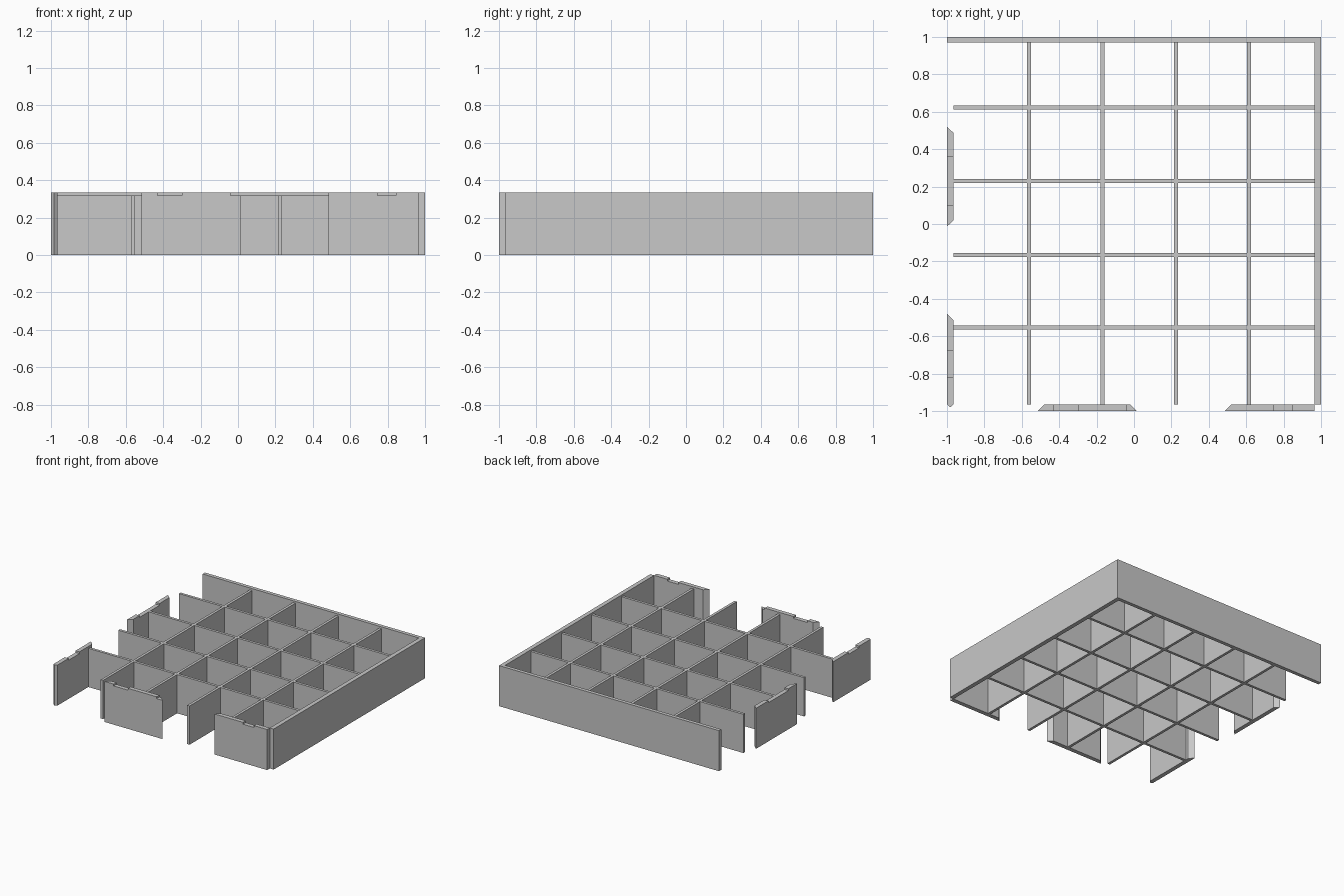
import bpy
import bmesh

cube = bpy.data.objects.get("Cube")
if cube:
    bpy.data.objects.remove(cube, do_unlink=True)

WALL_H = 0.333       # outer walls and panels
GRID_H = 0.318       # dividers and notch floors
INNER = 0.965        # inner face of the outer walls
HALF = 0.011         # half a divider's thickness

grey = bpy.data.materials.new("plain grey")
grey.use_nodes = True
colour = (0.58, 0.58, 0.58, 1)
grey.diffuse_color = colour
grey.node_tree.nodes["Principled BSDF"].inputs["Base Color"].default_value = colour


def finish(name, bm):
    bmesh.ops.recalc_face_normals(bm, faces=bm.faces)
    mesh = bpy.data.meshes.new(name)
    bm.to_mesh(mesh)
    bm.free()
    mesh.materials.append(grey)
    obj = bpy.data.objects.new(name, mesh)
    bpy.context.collection.objects.link(obj)
    return obj


def extrude_up(bm, height):
    new = bmesh.ops.extrude_face_region(bm, geom=bm.faces[:])
    verts = [g for g in new["geom"] if isinstance(g, bmesh.types.BMVert)]
    bmesh.ops.translate(bm, verts=verts, vec=(0, 0, height))


def prism(name, outline, height):
    bm = bmesh.new()
    bm.faces.new([bm.verts.new((x, y, 0)) for x, y in outline])
    extrude_up(bm, height)
    return finish(name, bm)


def box(name, x0, x1, y0, y1, height):
    return prism(name, [(x0, y0), (x1, y0), (x1, y1), (x0, y1)], height)


def panel(name, outline, notches, along_x):
    """Wall panel with shallow notches cut down to the divider height."""
    obj = prism(name, outline, WALL_H)
    for a, b in notches:
        if along_x:
            cutter = box("notch_cutter", a, b, -1.1, -0.9, 0.1)
        else:
            cutter = box("notch_cutter", -1.1, -0.9, a, b, 0.1)
        cutter.location.z = GRID_H
        cutter.hide_render = True
        cutter.hide_viewport = True
        cutter.display_type = 'WIRE'
        mod = obj.modifiers.new("notch", 'BOOLEAN')
        mod.operation = 'DIFFERENCE'
        mod.solver = 'EXACT'
        mod.object = cutter
    return obj


def bake(objects):
    """Apply the notch cuts and drop the cutters."""
    bpy.context.view_layer.update()
    graph = bpy.context.evaluated_depsgraph_get()
    for obj in objects:
        mesh = bpy.data.meshes.new_from_object(obj.evaluated_get(graph))
        obj.modifiers.clear()
        obj.data = mesh
    for obj in list(bpy.data.objects):
        if obj.name.startswith("notch_cutter"):
            bpy.data.objects.remove(obj, do_unlink=True)


# Solid back and left walls
box("back_wall", -1, 1, 0.97, 1, WALL_H)
box("left_wall", INNER, 1, -INNER, 0.97, WALL_H)

# Divider lattice: fill the plan cells covered by a bar, then raise them
bars_x = [-0.561, -0.169, 0.225, 0.615]
bars_y = [-0.554, -0.165, 0.23, 0.623]
xs = sorted([-INNER, INNER] + [c + s for c in bars_x for s in (-HALF, HALF)])
ys = sorted([-INNER, 0.97] + [c + s for c in bars_y for s in (-HALF, HALF)])
bm = bmesh.new()
corner = [[bm.verts.new((x, y, 0)) for y in ys] for x in xs]
for i in range(len(xs) - 1):
    for j in range(len(ys) - 1):
        if i % 2 or j % 2:
            bm.faces.new((corner[i][j], corner[i + 1][j],
                          corner[i + 1][j + 1], corner[i][j + 1]))
bmesh.ops.delete(bm, geom=[v for v in bm.verts if not v.link_faces], context='VERTS')
extrude_up(bm, GRID_H)
finish("divider_lattice", bm)

# Bevel-ended panels along the front and right sides
panels = [
    panel("front_panel_middle",
          [(-0.515, -1), (0.015, -1), (-0.02, -INNER), (-0.48, -INNER)],
          [(-0.43, -0.3), (-0.04, 0.1)], True),
    panel("front_panel_corner",
          [(0.485, -1), (INNER, -1), (INNER, -INNER), (0.52, -INNER)],
          [(0.745, 0.845)], True),
    panel("right_panel_middle",
          [(-1, -0.013), (-INNER, 0.02), (-INNER, 0.487), (-1, 0.52)],
          [(0.1, 0.36)], False),
    panel("right_panel_corner",
          [(-1, -INNER), (-0.983, -0.98), (-INNER, -INNER),
           (-INNER, -0.515), (-1, -0.48)],
          [(-0.82, -0.68)], False),
]
bake(panels)
